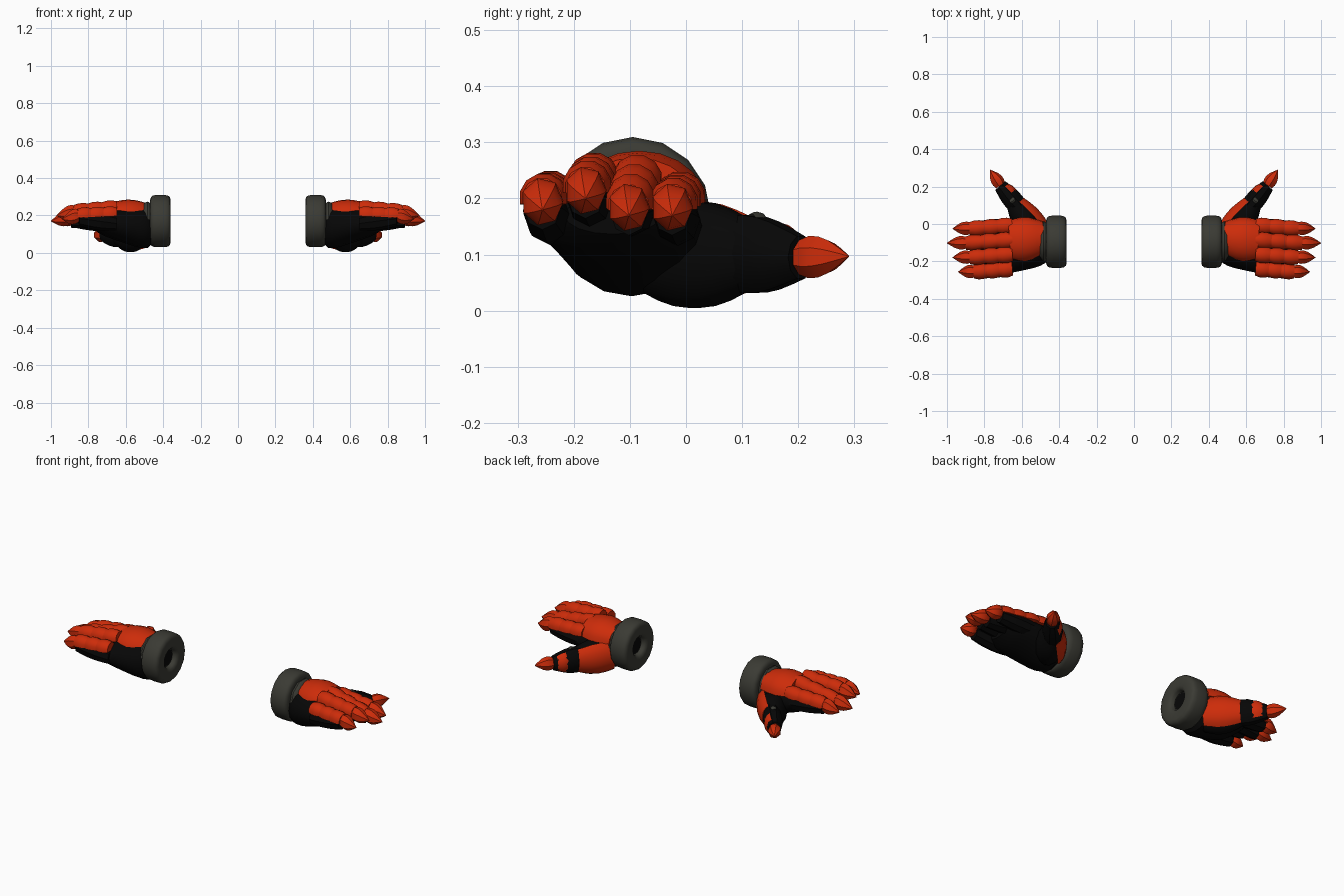
import bpy, bmesh
from math import sin, cos, pi, sqrt, copysign, radians
from mathutils import Vector

if "Cube" in bpy.data.objects:
    bpy.data.objects.remove(bpy.data.objects["Cube"])


def material(name, *rgb):
    mat = bpy.data.materials.new(name)
    mat.use_nodes = True
    mat.diffuse_color = (*rgb, 1)
    shader = mat.node_tree.nodes["Principled BSDF"]
    shader.inputs["Base Color"].default_value = mat.diffuse_color
    return mat


red = material("armour red", 0.61, 0.025, 0.003)
black = material("glove black", 0.002, 0.002, 0.002)
grey = material("cuff grey", 0.043, 0.043, 0.034)


# Lengthwise outlines: the thickness of a part from its start to its end
def plate(t):
    return 0.88 + 0.2 * sin(pi * t)


def swell(t):
    return 0.55 + 0.5 * sin(pi * t)


def capsule(t):
    return max(0.1, 1 - abs(2 * t - 1) ** 4) ** 0.25


def claw(t):
    return max(0.03, sin(pi * (0.3 + 0.7 * t)))


def rounded(value):
    return copysign(sqrt(abs(value)), value)


def skin(name, mat, rings, sharp):
    """Join rings of points into a closed surface and add it to the scene."""
    bm = bmesh.new()
    loops = [[bm.verts.new((side * p.x, p.y, p.z)) for p in ring] for ring in rings]
    for near, far in zip(loops, loops[1:]):
        for i in range(len(near)):
            bm.faces.new((near[i - 1], near[i], far[i], far[i - 1]))
    bm.faces.new(loops[0])
    bm.faces.new(loops[-1])
    bmesh.ops.recalc_face_normals(bm, faces=bm.faces)
    mesh = bpy.data.meshes.new(name)
    bm.to_mesh(mesh)
    bm.free()
    mesh.materials.append(mat)
    for face in mesh.polygons:
        face.use_smooth = True
    mesh.set_sharp_from_angle(angle=radians(sharp))
    obj = bpy.data.objects.new(f"{hand}_{name}", mesh)
    bpy.context.collection.objects.link(obj)


def loft(name, mat, start, end, size, end_size=None, outline=plate,
         arc=None, sides=10, steps=5, sharp=35):
    """Sweep an ellipse, or an arc of one closed by its chord, along a line."""
    start, end, size = Vector(start), Vector(end), Vector(size)
    end_size = Vector(end_size or size)
    along = end - start
    across = Vector((-along.y, along.x, 0)).normalized()
    up = Vector((0, 0, 1))
    low, high = arc or (0, 2)
    gaps = sides - 1 if arc else sides
    angles = [pi * (low + (high - low) * i / gaps) for i in range(sides)]
    rings = []
    for step in range(steps + 1):
        t = step / steps
        width, height = size.lerp(end_size, t) * outline(t)
        centre = start.lerp(end, t)
        rings.append([centre + across * width * cos(a) + up * height * sin(a)
                      for a in angles])
    skin(name, mat, rings, sharp)


def build_cuff():
    # Thick rounded ring whose hole is blocked deep inside, plus a collar
    middle = Vector((0.415, -0.095, 0.17))
    count = 16
    rings = []
    for k in range(count):
        turn = 2 * pi * (k + 0.5) / count - pi / 2
        x = 0.055 * rounded(cos(turn))
        radius = 0.095 + 0.045 * rounded(sin(turn))
        rings.append([middle + Vector((x, radius * cos(a), radius * sin(a)))
                      for a in (2 * pi * i / count for i in range(count))])
    skin("cuff", grey, rings, 50)
    reach = Vector((0.05, 0, 0))
    loft("wrist_lining", black, middle - reach / 2, middle + reach, (0.055, 0.055))
    loft("collar", grey, middle + reach, middle + 2 * reach, (0.11, 0.11), (0.09, 0.09))


def build_palm():
    loft("palm", black, (0.45, -0.09, 0.13), (0.78, -0.13, 0.17),
         (0.125, 0.13), (0.155, 0.06), capsule, sides=16, steps=10)
    loft("back_plate", red, (0.48, -0.075, 0.19), (0.665, -0.09, 0.195),
         (0.1, 0.083), (0.12, 0.088), arc=(0, 1), sides=11)


def build_thumb():
    base, joint = Vector((0.5, -0.04, 0.11)), Vector((0.65, 0.13, 0.1))
    nail, tip = Vector((0.715, 0.205, 0.095)), Vector((0.77, 0.29, 0.097))
    loft("thumb_mound", black, (0.5, -0.1, 0.1), joint, (0.07, 0.093),
         outline=swell, sides=14, steps=8)
    loft("thumb_core", black, base.lerp(joint, 0.75), nail, (0.055, 0.08), (0.04, 0.045))
    loft("thumb_base_plate", red, base, base.lerp(joint, 0.85),
         (0.068, 0.095), (0.06, 0.08), arc=(-0.4, 0.37), sides=8)
    loft("thumb_joint_plate", red, joint.lerp(nail, 0.1), joint.lerp(nail, 0.8),
         (0.05, 0.063), (0.045, 0.052), arc=(-0.28, 0.37), sides=6)
    loft("thumb_inlay", grey, joint.lerp(nail, -0.2), joint.lerp(nail, 0.15),
         (0.05, 0.074), (0.05, 0.067), arc=(0.43, 0.6), sides=4)
    loft("thumb_tip", red, nail, tip, (0.036, 0.039), outline=claw, sides=7, sharp=25)


def build_finger(index, name, reach, level):
    # Black core under three armour plates, ending in a pointed tip
    shift = -0.077 * index
    arch = 0.245 - 0.017 * (index - 1.5) ** 2
    root = Vector((0.65, shift - 0.008, arch))
    nail = Vector((0.65 + (reach - 0.65) * 0.69, shift - 0.025, level))
    tip = Vector((reach, nail.y, level - 0.02))
    size = (0.038, 0.042)
    loft(f"{name}_core", black, root - Vector((0, 0, 0.05)),
         nail - Vector((0, 0, 0.016)), (0.038, 0.045), sides=8)
    for i, part in enumerate(("knuckle", "middle", "outer")):
        loft(f"{name}_{part}_plate", red, root.lerp(nail, i / 3),
             root.lerp(nail, (i + 1) / 3 + 0.04), (0.043 - 0.001 * i, size[1]),
             arc=(-0.08, 1.08), sides=8, steps=3)
    loft(f"{name}_tip", red, nail, tip, size, outline=claw, sides=7, sharp=25)


fingers = (("index_finger", 0.97, 0.19), ("middle_finger", 1, 0.19),
           ("ring_finger", 0.97, 0.22), ("little_finger", 0.94, 0.2))
for hand, side in (("left", 1), ("right", -1)):
    build_cuff()
    build_palm()
    build_thumb()
    for index, finger in enumerate(fingers):
        build_finger(index, *finger)
